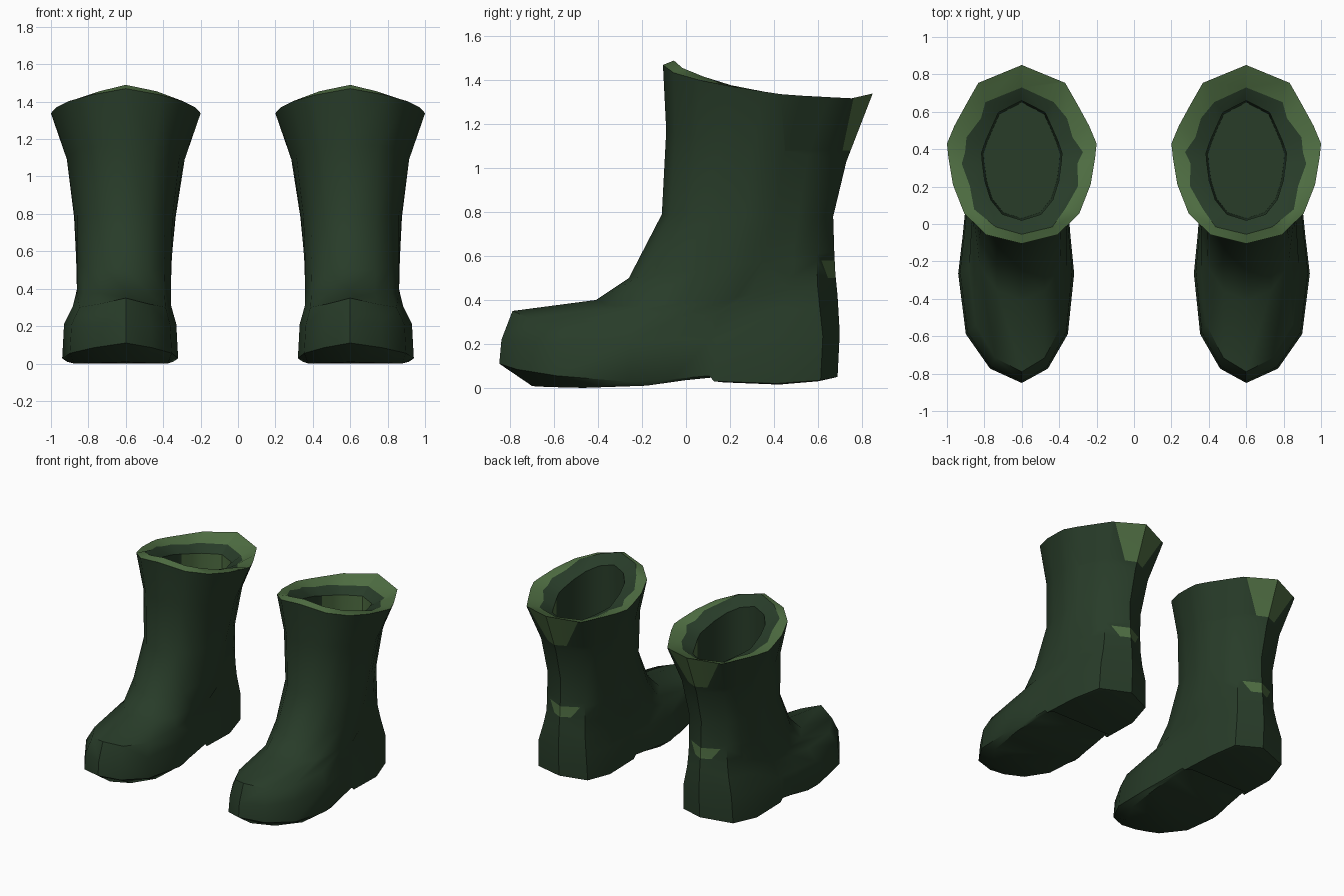
import bpy, bmesh
from mathutils import Vector

if "Cube" in bpy.data.objects:
    bpy.data.objects.remove(bpy.data.objects["Cube"], do_unlink=True)


def material(name, colour):
    m = bpy.data.materials.new(name)
    m.use_nodes = True
    m.diffuse_color = colour
    m.node_tree.nodes["Principled BSDF"].inputs["Base Color"].default_value = colour
    return m


DARK = material("dark green rubber", (0.021, 0.045, 0.022, 1))
LIGHT = material("worn light green", (0.078, 0.155, 0.055, 1))

CX = 0.6
# Half outlines from front to back: (fraction of length, fraction of half width)
FOOT = [(0, 0), (.05, .5), (.17, .88), (.38, 1), (.51, .93),
        (.62, .88), (.635, .875), (.82, .86), (.95, .68), (1, 0)]
SHAFT = [(0, 0), (.05, .48), (.17, .77), (.33, .92), (.48, .98),
         (.56, 1), (.66, .9), (.79, .73), (.9, .58), (1, 0)]
N = len(FOOT)
# Height of the sole and of its edge, front to back, with a step before the heel
SOLE_Z = [.008, .004, 0, .01, .035, .05, .025, .015, .03, .045]
EDGE_Z = [.11, .085, .055, .028, .04, .055, .03, .02, .035, .05]

# front y, front z, back y, back z, half width, outward shift, side sag, shaft blend
BODY = [
    (-.84, .22, .70, .25, .30, .03, .02, 0),
    (-.79, .35, .69, .42, .265, .02, .07, .1),
    (-.41, .40, .68, .52, .262, .01, .06, .5),
    (-.26, .50, .675, .62, .265, .01, 0, .7),
    (-.11, .79, .67, .78, .275, .005, 0, .9),
    (-.09, 1.17, .73, 1.03, .315, 0, 0, 1),
    (-.105, 1.47, .85, 1.34, .40, 0, .06, 1),
]
RIM = (-.055, 1.49, .73, 1.29, .315, 0, .05, 1)
OPENING = (.02, 1.42, .66, 1.24, .215, 0, .03, 1)
LINING = (.02, .95, .66, .85, .215, 0, 0, 1)
FLOOR = (.03, .52, .65, .52, .205, 0, 0, 1)


def build_boot(name, side):
    bm = bmesh.new()
    tag = bm.faces.layers.int.new("back")

    def ring(spec, heights=None):
        yf, zf, yb, zb, hw, shift, sag, blend = spec
        pts = []
        for i in range(N):
            t = FOOT[i][0] * (1 - blend) + SHAFT[i][0] * blend
            w = FOOT[i][1] * (1 - blend) + SHAFT[i][1] * blend
            z = heights[i] if heights else zf + (zb - zf) * t - sag * w
            pts.append((yf + (yb - yf) * t, z, w))

        def vert(p, sign):
            return bm.verts.new((side * (CX + (shift + sign * hw) * p[2]), p[0], p[1]))
        outer = [vert(p, 1) for p in pts]
        inner = [vert(p, -1) for p in pts[1:-1]]
        return outer + inner[::-1]

    def bridge(a, b):
        faces = []
        for i in range(len(a)):
            j = (i + 1) % len(a)
            faces.append(bm.faces.new((a[i], a[j], b[j], b[i])))
        return faces

    def cap(r):
        # Strips across the ring, joining mirrored points
        n = len(r)
        for i in range(N - 1):
            quad = [r[i], r[i + 1], r[-(i + 1) % n], r[-i % n]]
            bm.faces.new(list(dict.fromkeys(quad)))

    # Sole and outer body
    sole = ring((-.70, 0, .67, 0, .285, .03, 0, 0), SOLE_Z)
    edge = ring((-.85, 0, .69, 0, .31, .03, 0, 0), EDGE_Z)
    cap(sole)
    bridge(sole, edge)
    previous, body = edge, []
    for spec in BODY:
        current = ring(spec)
        body += bridge(previous, current)
        previous = current
    # Rolled rim, with an uneven worn boundary
    rim = ring(RIM)
    for i, v in enumerate(rim):
        v.co.x += side * 0.012 * (-1) ** i * (abs(v.co.x - side * CX) > .05)
    worn = bridge(previous, rim)
    # Inside of the shaft
    opening, lining, floor = ring(OPENING), ring(LINING), ring(FLOOR)
    bridge(rim, opening)
    lip = bridge(opening, lining)
    bridge(lining, floor)
    cap(floor)
    worn += [f for f in lip if f.calc_center_median().y > .45]
    for f in worn:
        f.material_index = 1

    # Cut the worn patches into the back of the shaft
    for f in body:
        if f.calc_center_median().y > .5:
            f[tag] = 1

    def cut(point, normal, low, high):
        faces = [f for f in bm.faces
                 if f[tag] and low < f.calc_center_median().z < high]
        geom = set(faces)
        for f in faces:
            geom.update(f.edges)
            geom.update(f.verts)
        bmesh.ops.bisect_plane(bm, geom=list(geom), plane_co=point, plane_no=normal,
                               dist=1e-5)

    cut(Vector((0, 0, 1.08)), Vector((0, 0, 1)), .95, 1.6)
    for z in (.5, .58):
        cut(Vector((0, 0, z)), Vector((0, 0, 1)), .3, .75)
    for s in (-1, 1):
        cut(Vector((side * CX + s * .08, 0, 1.08)), Vector((s, 0, -.55)), 1.08, 1.6)
        cut(Vector((side * CX + s * .07, 0, .5)), Vector((s, 0, -.7)), .5, .58)
    for f in bm.faces:
        if f[tag]:
            c = f.calc_center_median()
            dx = abs(c.x - side * CX)
            collar = c.z > 1.08 and dx < .08 + (c.z - 1.08) * .55
            scuff = .5 < c.z < .58 and dx < .07 + (c.z - .5) * .7
            f.material_index = int(collar or scuff)
    bm.faces.layers.int.remove(tag)

    # Smooth surfaces with a sharp back seam and hard edges
    bmesh.ops.recalc_face_normals(bm, faces=bm.faces[:])
    hole = set(opening)
    for f in bm.faces:
        f.smooth = True
    for e in bm.edges:
        seam = all(abs(v.co.x - side * CX) < 1e-4 and v.co.y > .6 for v in e.verts)
        lip_edge = all(v in hole for v in e.verts)
        if seam or lip_edge or e.calc_face_angle(0) > .75:
            e.smooth = False

    mesh = bpy.data.meshes.new(name)
    bm.to_mesh(mesh)
    bm.free()
    mesh.materials.append(DARK)
    mesh.materials.append(LIGHT)
    bpy.context.collection.objects.link(bpy.data.objects.new(name, mesh))


build_boot("left_boot", 1)
build_boot("right_boot", -1)
